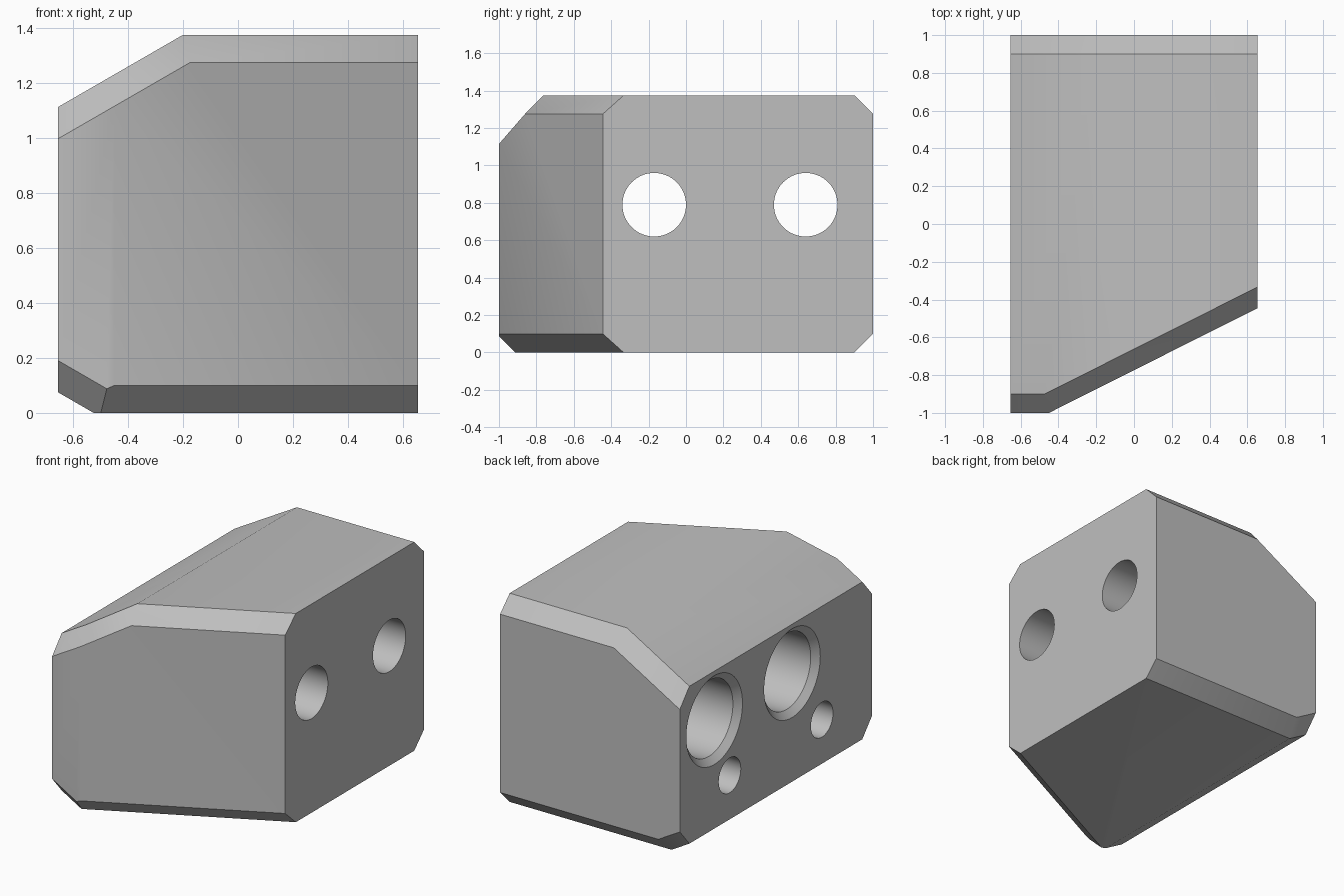
import bpy, bmesh, math
from mathutils import Vector

cube = bpy.data.objects.get("Cube")
if cube:
    bpy.data.objects.remove(cube, do_unlink=True)

HALF_X, TOP, CHAMFER = 0.655, 1.375, 0.1

grey = bpy.data.materials.new("plain grey")
grey.use_nodes = True
grey.diffuse_color = (0.52, 0.52, 0.52, 1)
grey.node_tree.nodes["Principled BSDF"].inputs["Base Color"].default_value = (0.52, 0.52, 0.52, 1)


def make_object(name, bm):
    bmesh.ops.recalc_face_normals(bm, faces=bm.faces)
    mesh = bpy.data.meshes.new(name)
    bm.to_mesh(mesh)
    bm.free()
    mesh.materials.append(grey)
    obj = bpy.data.objects.new(name, mesh)
    bpy.context.collection.objects.link(obj)
    return obj


def plane(normal, point):
    """Outward unit normal and distance from the origin."""
    n = Vector(normal).normalized()
    return n, n.dot(Vector(point))


def chamfer(a, b):
    """Plane that bevels the edge between two planes."""
    n = a[0] + b[0]
    return n.normalized(), (a[1] + b[1] - CHAMFER) / n.length


def trim(bm, cut):
    """Cut away everything beyond a plane and close the gap."""
    bmesh.ops.bisect_plane(bm, geom=bm.verts[:] + bm.edges[:] + bm.faces[:], dist=1e-5,
                           plane_co=cut[0] * cut[1], plane_no=cut[0], clear_outer=True)
    rim = [e for e in bm.edges if e.is_boundary]
    if rim:
        bmesh.ops.holes_fill(bm, edges=rim, sides=0)


def lathe_cutter(name, profile, y, z, sides=64):
    """Closed round cutter along x from (x, radius) pairs."""
    bm = bmesh.new()
    rings = []
    for x, r in profile:
        angles = [math.tau * i / sides for i in range(sides)]
        rings.append([bm.verts.new((x, y + r * math.cos(a), z + r * math.sin(a))) for a in angles])
    for low, high in zip(rings, rings[1:]):
        for i in range(sides):
            j = (i + 1) % sides
            bm.faces.new((low[i], low[j], high[j], high[i]))
    bm.faces.new(rings[0])
    bm.faces.new(rings[-1])
    obj = make_object(name, bm)
    obj.hide_render = True
    return obj


# Main faces of the block
s, c = math.sin(math.radians(30)), math.cos(math.radians(30))
front = plane((0, -1, 0), (0, -1, 0))
back = plane((0, 1, 0), (0, 1, 0))
top = plane((0, 0, 1), (0, 0, TOP))
bottom = plane((0, 0, -1), (0, 0, 0))
angled_front = plane((0.555, -1.105, 0), (-0.45, -1, 0))
top_slope = plane((-s, 0, c), (-0.2, 0, TOP))
bottom_slope = plane((-s, 0, -c), (-0.525, 0, 0))

# Block body
bm = bmesh.new()
bmesh.ops.create_cube(bm, size=1)
for v in bm.verts:
    v.co = (v.co.x * 2 * HALF_X, v.co.y * 2, (v.co.z + 0.5) * TOP)
for cut in (angled_front, top_slope, bottom_slope):
    trim(bm, cut)
for a, b in ((back, top), (back, top_slope), (back, bottom), (back, bottom_slope),
             (angled_front, top), (angled_front, top_slope), (angled_front, bottom),
             (front, top_slope), (front, bottom_slope)):
    trim(bm, chamfer(a, b))
block = make_object("block", bm)

# Bolt holes with a wide chamfered bore, and blind pin holes
bolt = [(-HALF_X - 0.04, 0.335), (-HALF_X + 0.04, 0.25), (0.2, 0.25), (0.2, 0.17), (0.8, 0.17)]
pin = [(-0.8, 0.115), (-0.25, 0.115)]
cutters = [lathe_cutter("bolt_hole_cutter", bolt, y, 0.79) for y in (-0.17, 0.64)]
cutters += [lathe_cutter("pin_hole_cutter", pin, y, 0.365) for y in (-0.48, 0.48)]

bpy.ops.object.select_all(action='DESELECT')
block.select_set(True)
bpy.context.view_layer.objects.active = block
for cutter in cutters:
    mod = block.modifiers.new("hole", 'BOOLEAN')
    mod.operation, mod.solver, mod.object = 'DIFFERENCE', 'EXACT', cutter
    bpy.ops.object.modifier_apply(modifier=mod.name)
    bpy.data.objects.remove(cutter, do_unlink=True)

bpy.ops.object.shade_smooth_by_angle(angle=math.radians(32))
